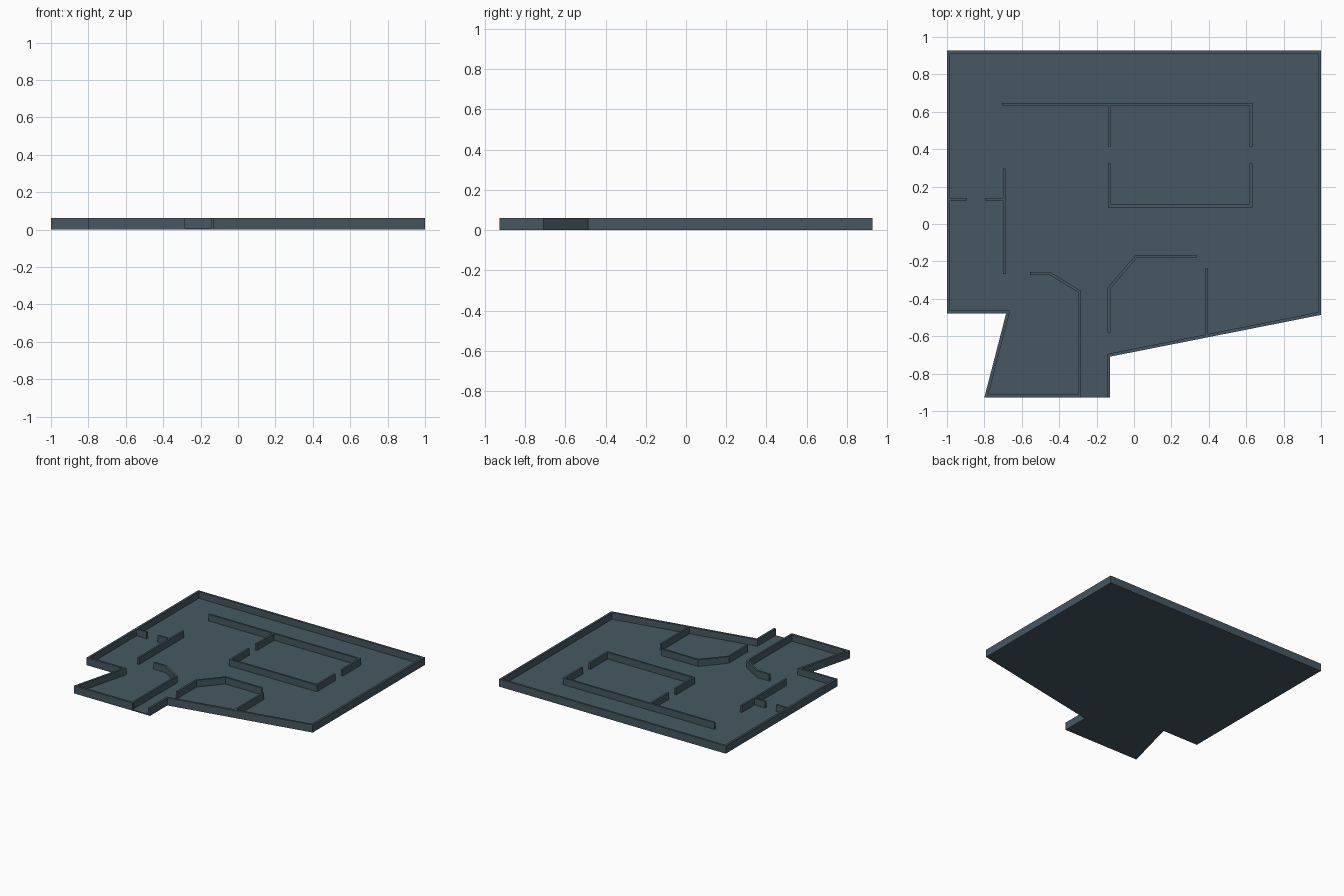
import bpy, bmesh
from mathutils import Vector

if "Cube" in bpy.data.objects:
    bpy.data.objects.remove(bpy.data.objects["Cube"])

FLOOR, TOP = 0.008, 0.061     # slab top and wall top
T = 0.015                     # wall thickness

mat = bpy.data.materials.new("slate_blue_grey")
mat.diffuse_color = (0.061, 0.098, 0.122, 1)
mat.use_nodes = True
mat.node_tree.nodes["Principled BSDF"].inputs["Base Color"].default_value = mat.diffuse_color


def prism(name, pts, z0, z1):
    """Extrude a flat outline from z0 to z1."""
    bm = bmesh.new()
    face = bm.faces.new([bm.verts.new((x, y, z0)) for x, y in pts])
    ext = bmesh.ops.extrude_face_region(bm, geom=[face], use_keep_orig=True)
    verts = [v for v in ext["geom"] if isinstance(v, bmesh.types.BMVert)]
    bmesh.ops.translate(bm, verts=verts, vec=(0, 0, z1 - z0))
    bmesh.ops.recalc_face_normals(bm, faces=bm.faces)
    me = bpy.data.meshes.new(name)
    bm.to_mesh(me)
    bm.free()
    me.materials.append(mat)
    ob = bpy.data.objects.new(name, me)
    bpy.context.collection.objects.link(ob)
    return ob


def offset(path, d):
    """Shift an open path sideways (right of travel) with mitred corners."""
    p = [Vector(q) for q in path]
    dirs = [(b - a).normalized() for a, b in zip(p, p[1:])]
    out = []
    for i, q in enumerate(p):
        a = dirs[max(i - 1, 0)]
        b = dirs[min(i, len(dirs) - 1)]
        na, nb = Vector((a.y, -a.x)), Vector((b.y, -b.x))
        m = (na + nb).normalized()
        out.append(tuple(q + m * (d / m.dot(na))))
    return out


def wall(name, path, left=T / 2, right=T / 2):
    outline = offset(path, -left) + offset(path, right)[::-1]
    prism(name, outline, FLOOR, TOP)


# Outer boundary, clockwise from one side of the doorway to the other
boundary = [(-0.283, -0.927), (-0.80, -0.927), (-0.684, -0.479), (-1, -0.479),
            (-1, 0.927), (1, 0.927), (1, -0.486), (-0.127, -0.709),
            (-0.127, -0.927)]
prism("floor", boundary, 0, FLOOR)
wall("outer_wall", boundary, 0, 0.017)

# Central room, split by two door gaps
wall("room_north_wall", [(-0.705, 0.64), (0.626, 0.64), (0.626, 0.415)])
wall("room_north_west_wall", [(-0.132, 0.6325), (-0.132, 0.415)])
wall("room_south_wall", [(-0.132, 0.323), (-0.132, 0.096),
                         (0.626, 0.096), (0.626, 0.323)])

# West partition with its doorway
wall("west_partition", [(-0.694, 0.297), (-0.694, -0.267)])
wall("west_door_inner", [(-0.796, 0.132), (-0.7015, 0.132)])
wall("west_door_outer", [(-0.983, 0.132), (-0.893, 0.132)])

# Entrance hall walls with chamfered corners
wall("hall_west_wall", [(-0.555, -0.264), (-0.45, -0.264),
                        (-0.29, -0.362), (-0.29, -0.91)])
wall("hall_east_wall", [(-0.133, -0.58), (-0.133, -0.342),
                        (0.012, -0.174), (0.335, -0.174)])
wall("south_partition", [(0.389, -0.238), (0.389, -0.595)])
